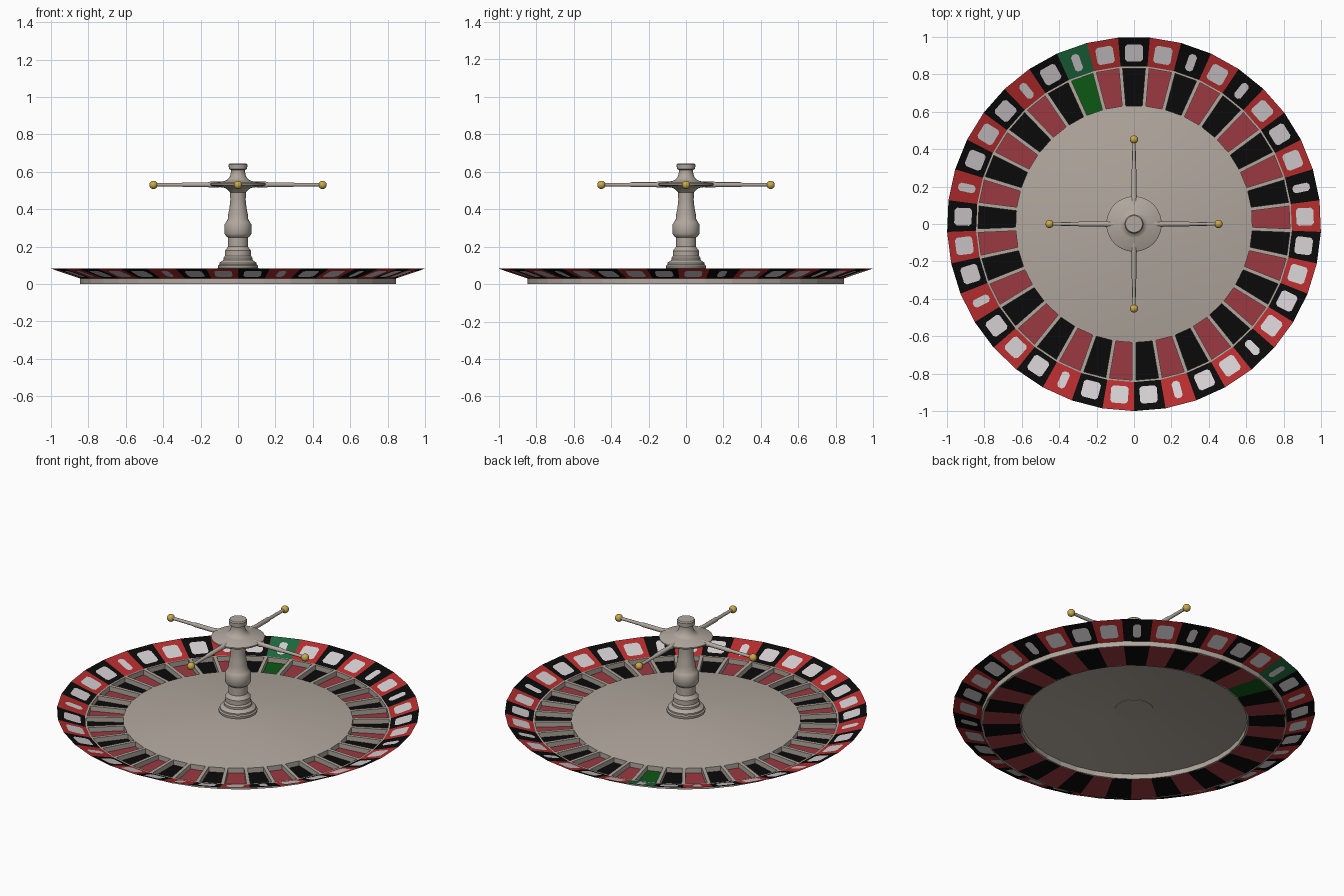
import bpy, bmesh, math
from mathutils import Matrix, Vector

if "Cube" in bpy.data.objects:
    bpy.data.objects.remove(bpy.data.objects["Cube"])

N = 37
STEP = 2 * math.pi / N
START = math.pi / 2 + 2 * STEP            # angle of the green segment
NARROW = {0, 4, 6, 10, 16, 19, 23, 27, 31, 35}   # segments with a slim mark


def mat(name, r, g, b):
    m = bpy.data.materials.new(name)
    m.diffuse_color = (r, g, b, 1)
    m.use_nodes = True
    m.node_tree.nodes["Principled BSDF"].inputs["Base Color"].default_value = m.diffuse_color
    return m


stone = mat("warm_grey", 0.44, 0.39, 0.34)
red = mat("rim_red", 0.48, 0.026, 0.028)
black = mat("black", 0.003, 0.003, 0.003)
green = mat("rim_green", 0.013, 0.14, 0.05)
pocket_red = mat("pocket_red", 0.33, 0.042, 0.054)
pocket_green = mat("pocket_green", 0.004, 0.095, 0.007)
pale = mat("pale_grey", 0.66, 0.62, 0.63)
gold = mat("gold", 0.60, 0.40, 0.07)


def finish(bm, name, mats, smooth=False):
    me = bpy.data.meshes.new(name)
    bm.to_mesh(me)
    bm.free()
    ob = bpy.data.objects.new(name, me)
    bpy.context.collection.objects.link(ob)
    for m in mats:
        me.materials.append(m)
    if smooth:
        bpy.ops.object.select_all(action='DESELECT')
        ob.select_set(True)
        bpy.context.view_layer.objects.active = ob
        bpy.ops.object.shade_smooth_by_angle(angle=math.radians(35))
    return ob


def lathe(name, profile, sides, material, closed=False, smooth=True, phase=0.0):
    """Revolve (radius, z) points about z; a radius of 0 makes a pole."""
    bm = bmesh.new()
    rings = []
    for r, z in profile:
        if r == 0:
            rings.append([bm.verts.new((0, 0, z))] * sides)
        else:
            rings.append([bm.verts.new((r * math.cos(phase + 2 * math.pi * k / sides),
                                        r * math.sin(phase + 2 * math.pi * k / sides), z))
                          for k in range(sides)])
    pairs = list(zip(rings, rings[1:]))
    if closed:
        pairs.append((rings[-1], rings[0]))
    for a, b in pairs:
        for k in range(sides):
            j = (k + 1) % sides
            vs = list(dict.fromkeys([a[k], a[j], b[j], b[k]]))
            bm.faces.new(vs)
    if closed:
        bmesh.ops.recalc_face_normals(bm, faces=bm.faces)
    return finish(bm, name, [material], smooth)


def polar(r, a, z):
    return Vector((r * math.cos(a), r * math.sin(a), z))


def colour(i):                              # 0 green, 1 red, 2 black
    return 0 if i == 0 else (1 if i % 2 else 2)


# sloped rim: coloured segments, each with an inset pale eight-sided mark
R0, Z0, R1, Z1 = 0.845, 0.03, 1.0, 0.082
bm = bmesh.new()
for i in range(N):
    a = START - i * STEP
    h = STEP / 2
    corners = [polar(R0, a - h, Z0), polar(R1, a - h, Z1),
               polar(R1, a + h, Z1), polar(R0, a + h, Z0)]
    inner, outer = (corners[0] + corners[3]) / 2, (corners[1] + corners[2]) / 2
    side = Vector((-math.sin(a), math.cos(a), 0))
    w = 0.022 if i in NARROW else 0.047
    c = 0.012                               # corner chamfer
    lo, hi, ch = 0.17, 0.77, 0.08
    oct_uv = [(lo, -w + c), (lo + ch, -w), (hi - ch, -w), (hi, -w + c),
              (hi, w - c), (hi - ch, w), (lo + ch, w), (lo, w - c)]
    q = [bm.verts.new(p) for p in corners]
    o = [bm.verts.new(inner.lerp(outer, t) + side * s) for t, s in oct_uv]
    bm.faces.new(o).material_index = 3
    frame = [(q[0], q[1], o[2], o[1]), (q[1], q[2], o[4], o[3]),
             (q[2], q[3], o[6], o[5]), (q[3], q[0], o[0], o[7]),
             (q[0], o[1], o[0]), (q[1], o[3], o[2]),
             (q[2], o[5], o[4]), (q[3], o[7], o[6])]
    for f in frame:
        bm.faces.new(f).material_index = colour(i)
bmesh.ops.remove_doubles(bm, verts=bm.verts, dist=1e-5)
finish(bm, "number_rim", [green, red, black, pale])

# coloured pocket floors
bm = bmesh.new()
for i in range(N):
    a, h = START - i * STEP, STEP / 2
    f = bm.faces.new([bm.verts.new(polar(r, a + s, 0.0)) for r, s in
                      ((0.63, -h), (0.84, -h), (0.84, h), (0.63, h))])
    f.material_index = colour(i)
finish(bm, "pocket_floors", [pocket_green, pocket_red, black])

# raised dividers between the pockets
bm = bmesh.new()
for i in range(N):
    a = START - (i + 0.5) * STEP
    m = (Matrix.Rotation(a, 4, 'Z') @ Matrix.Translation((0.735, 0, 0.0155))
         @ Matrix.Diagonal((0.21, 0.02, 0.029, 1)))
    bmesh.ops.create_cube(bm, size=1, matrix=m)
finish(bm, "pocket_dividers", [stone])

# inner and outer pocket walls
PH = START + STEP / 2
for name, ra, rb in (("inner_wall", 0.625, 0.634), ("outer_wall", 0.835, 0.846)):
    lathe(name, [(ra, 0.0), (rb, 0.0), (rb, 0.03), (ra, 0.03)], N, stone,
          closed=True, smooth=False, phase=PH)

# shallow domed centre plate
lathe("centre_dome", [(0.632, 0.03), (0.5, 0.049), (0.35, 0.066), (0.2, 0.079),
                      (0.1, 0.085), (0, 0.087)], 74, stone, phase=PH)

# turned centre post
lathe("centre_post", [
    (0, 0.082), (0.105, 0.082), (0.107, 0.098), (0.1, 0.104), (0.1, 0.113),
    (0.088, 0.122), (0.078, 0.128), (0.078, 0.14), (0.07, 0.15), (0.07, 0.178),
    (0.062, 0.188), (0.053, 0.2), (0.053, 0.248), (0.064, 0.256), (0.072, 0.27),
    (0.072, 0.318), (0.064, 0.332), (0.055, 0.345), (0.052, 0.375), (0.045, 0.41),
    (0.041, 0.45), (0.043, 0.49), (0.06, 0.507), (0.07, 0.514), (0.14, 0.524),
    (0.148, 0.53), (0.148, 0.537), (0.14, 0.542), (0.075, 0.55), (0.058, 0.557),
    (0.043, 0.575), (0.037, 0.6), (0.038, 0.61), (0.049, 0.615), (0.05, 0.638),
    (0.045, 0.645), (0, 0.645)], 40, stone)

# four handle arms with gold ball tips
for k, side in enumerate(("right", "back", "left", "front")):
    rot = Matrix.Rotation(k * math.pi / 2, 4, 'Z')
    arm = lathe("arm_" + side, [(0.016, 0.1), (0.016, 0.15), (0.013, 0.16),
                                (0.013, 0.29), (0.01, 0.3), (0.009, 0.44)], 16, stone)
    arm.data.transform(rot @ Matrix.Translation((0, 0, 0.531))
                       @ Matrix.Rotation(math.pi / 2, 4, 'Y'))
    bm = bmesh.new()
    bmesh.ops.create_uvsphere(bm, u_segments=20, v_segments=12, radius=0.022,
                              matrix=rot @ Matrix.Translation((0.452, 0, 0.53)))
    finish(bm, "ball_tip_" + side, [gold], True)
